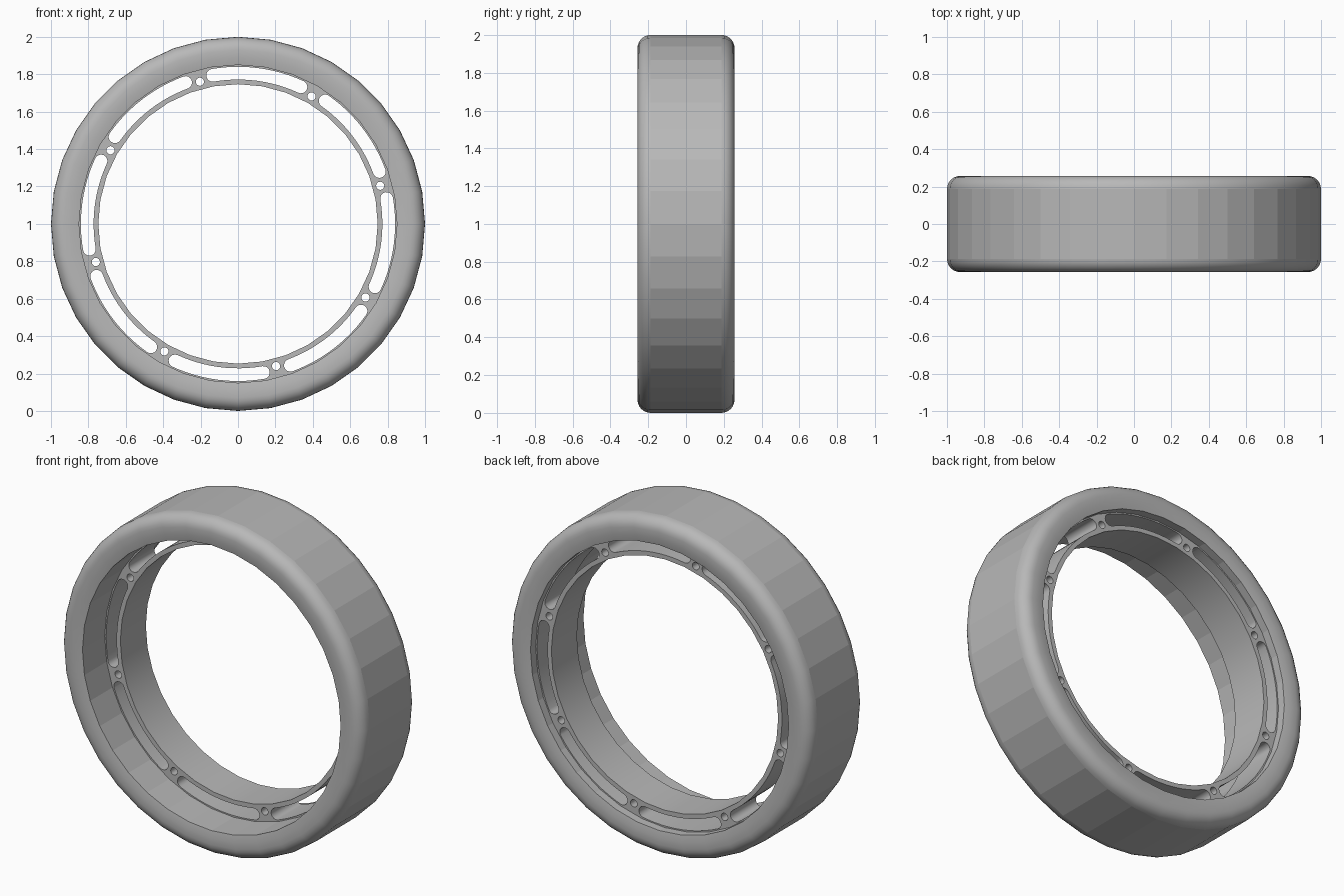
import bpy
import bmesh
from math import sin, cos, pi, radians

SIDES = 36
HALF = 0.257          # half the tyre width
SHOULDER = 0.07       # shoulder rounding

cube = bpy.data.objects.get("Cube")
if cube:
    bpy.data.objects.remove(cube, do_unlink=True)

grey = bpy.data.materials.new("plain_grey")
grey.use_nodes = True
grey.diffuse_color = (0.48, 0.48, 0.48, 1)
bsdf = next(n for n in grey.node_tree.nodes if n.type == "BSDF_PRINCIPLED")
bsdf.inputs["Base Color"].default_value = (0.48, 0.48, 0.48, 1)
bsdf.inputs["Roughness"].default_value = 0.6


def select_only(obj):
    bpy.ops.object.select_all(action="DESELECT")
    obj.select_set(True)
    bpy.context.view_layer.objects.active = obj


def lathe(name, profile):
    """Turn a closed (radius, y) profile around the y axis at z = 1."""
    bm = bmesh.new()
    rings = []
    for i in range(SIDES):
        a = 2 * pi * i / SIDES
        rings.append([bm.verts.new((r * cos(a), y, 1 + r * sin(a))) for r, y in profile])
    n = len(profile)
    for i in range(SIDES):
        here, there = rings[i], rings[(i + 1) % SIDES]
        for j in range(n):
            k = (j + 1) % n
            bm.faces.new((here[j], here[k], there[k], there[j]))
    bmesh.ops.recalc_face_normals(bm, faces=bm.faces[:])
    mesh = bpy.data.meshes.new(name)
    bm.to_mesh(mesh)
    bm.free()
    obj = bpy.data.objects.new(name, mesh)
    bpy.context.collection.objects.link(obj)
    mesh.materials.append(grey)
    return obj


# Tyre: slightly crowned sidewalls, rounded shoulders, flat tread
side = [(0.85, HALF - 0.008), (0.89, HALF)]
for i in range(7):
    a = radians(90 - 15 * i)
    side.append((1 - SHOULDER + SHOULDER * cos(a), HALF - SHOULDER + SHOULDER * sin(a)))
tyre = lathe("tyre", side + [(r, -y) for r, y in reversed(side)])
select_only(tyre)
bpy.ops.object.shade_smooth_by_angle(angle=radians(30))
for face in tyre.data.polygons:        # tread and inner wall are faceted
    if abs(face.normal.y) < 0.05:
        face.use_smooth = False

# Rim: one flat outline with slots and bolt holes, extruded
curve = bpy.data.curves.new("slotted_rim", "CURVE")
curve.dimensions = "2D"
curve.fill_mode = "BOTH"
curve.extrude = 0.12


def outline(points):
    spline = curve.splines.new("POLY")
    spline.points.add(len(points) - 1)
    for p, (x, y) in zip(spline.points, points):
        p.co = (x, y, 0, 1)
    spline.use_cyclic_u = True


def circle(radius, sides, cx=0, cy=0):
    return [(cx + radius * cos(2 * pi * i / sides), cy + radius * sin(2 * pi * i / sides))
            for i in range(sides)]


def slot(start, end, radius, half):
    """Round-ended slot following an arc."""
    steps = 12
    arc = [start + (end - start) * i / steps for i in range(steps + 1)]
    pts = [((radius + half) * cos(a), (radius + half) * sin(a)) for a in arc]
    for centre, turn in ((end, 0), (start, pi)):
        cx, cy = radius * cos(centre), radius * sin(centre)
        for i in range(1, 8):
            a = centre + turn + pi * i / 8
            pts.append((cx + half * cos(a), cy + half * sin(a)))
        if turn == 0:
            pts += [((radius - half) * cos(a), (radius - half) * sin(a)) for a in reversed(arc)]
    return pts


outline(circle(0.85, SIDES))
outline(circle(0.747, SIDES))
for i in range(8):
    boss = radians(15 + 45 * i)
    outline(circle(0.022, 16, 0.787 * cos(boss), 0.787 * sin(boss)))
    outline(slot(boss + radians(5.3), boss + radians(39.7), 0.806, 0.034))

rim = bpy.data.objects.new("slotted_rim", curve)
bpy.context.collection.objects.link(rim)
rim.location = (0, 0.08, 1)
rim.rotation_euler = (pi / 2, 0, 0)
curve.materials.append(grey)
select_only(rim)
bpy.ops.object.convert(target="MESH")
rim = bpy.context.view_layer.objects.active

# Weld the walls to the faces so the solid is closed
bm = bmesh.new()
bm.from_mesh(rim.data)
bmesh.ops.remove_doubles(bm, verts=bm.verts[:], dist=0.0002)
bmesh.ops.recalc_face_normals(bm, faces=bm.faces[:])
bm.to_mesh(rim.data)
bm.free()
bpy.ops.object.shade_smooth_by_angle(angle=radians(30))
